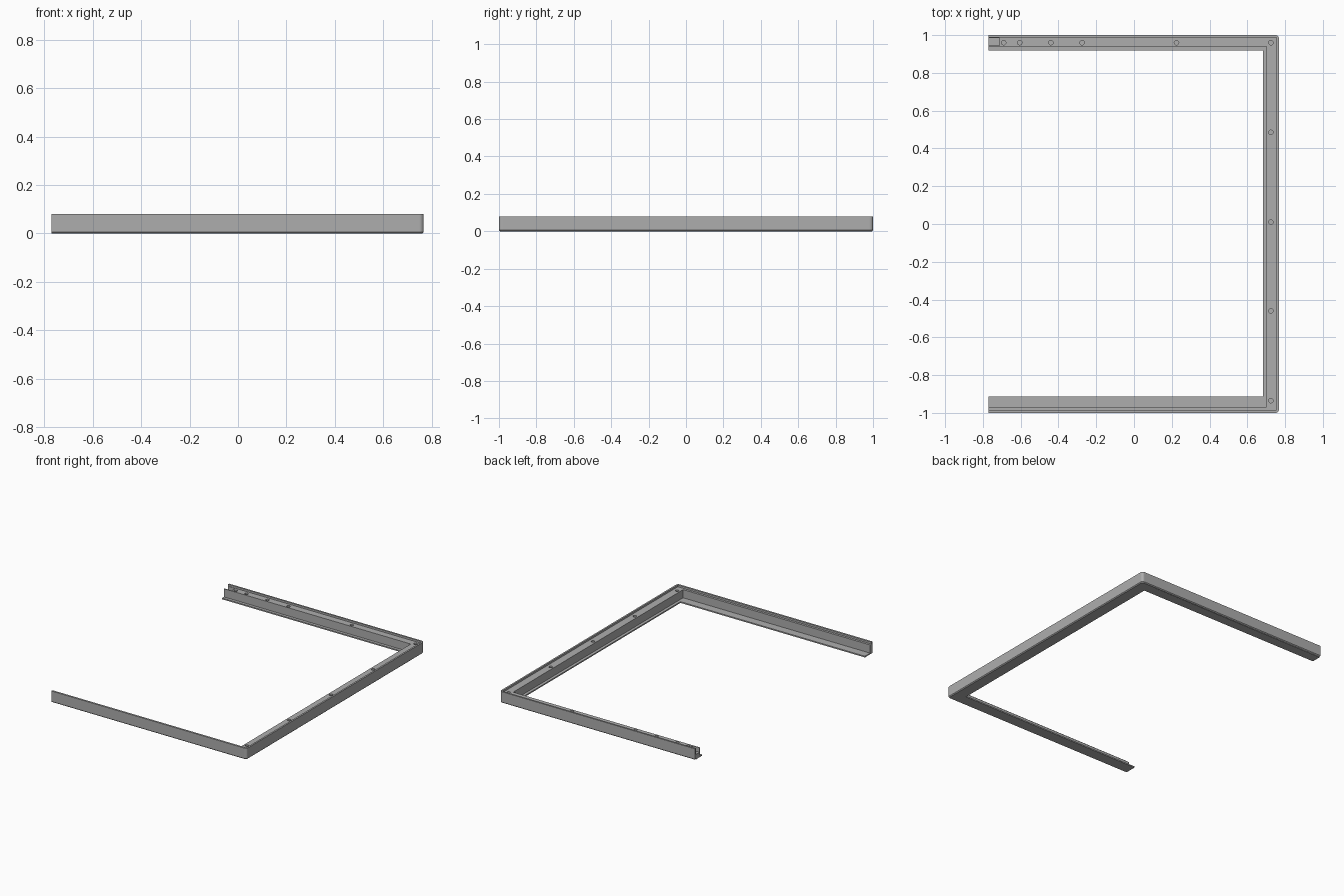
import bpy, bmesh, math

if "Cube" in bpy.data.objects:
    bpy.data.objects.remove(bpy.data.objects["Cube"])

grey = bpy.data.materials.new("mid grey")
grey.diffuse_color = (0.42, 0.42, 0.42, 1)
grey.use_nodes = True
grey.node_tree.nodes["Principled BSDF"].inputs["Base Color"].default_value = grey.diffuse_color

END, SIDE, R = -0.77, 0.767, 0.018   # free ends, right side, outer corner radius


def prism(name, pts, z0, z1, chamfer=None):
    """Extrude a plan outline; chamfer = rule picking bottom edges to bevel."""
    bm = bmesh.new()
    face = bm.faces.new([bm.verts.new((x, y, z0)) for x, y in pts])
    up = bmesh.ops.extrude_face_region(bm, geom=[face])["geom"]
    for v in up:
        if isinstance(v, bmesh.types.BMVert):
            v.co.z = z1
    if chamfer:
        edges = [e for e in bm.edges
                 if all(abs(v.co.z - z0) < 1e-6 and chamfer(v.co) for v in e.verts)]
        bmesh.ops.bevel(bm, geom=edges, offset=0.006, segments=1,
                        affect='EDGES', profile=0.5)
    bmesh.ops.recalc_face_normals(bm, faces=bm.faces)
    me = bpy.data.meshes.new(name)
    bm.to_mesh(me)
    bm.free()
    ob = bpy.data.objects.new(name, me)
    bpy.context.collection.objects.link(ob)
    me.materials.append(grey)
    return ob


def circle(cx, cy, r, n=20, a0=0.0, a1=2 * math.pi, closed=True):
    steps = n if closed else n + 1
    return [(cx + r * math.cos(a0 + (a1 - a0) * i / n),
             cy + r * math.sin(a0 + (a1 - a0) * i / n)) for i in range(steps)]


# Tall outer wall: U outline with two rounded corners
q = math.pi / 2
outer = ([(END, -1)]
         + circle(SIDE - R, -1 + R, R, 6, -q, 0, False)
         + circle(SIDE - R, 1 - R, R, 6, 0, q, False)
         + [(END, 1)])
inner = [(END, 0.988), (0.755, 0.988), (0.755, -0.986), (END, -0.986)]
prism("outer_wall", outer + inner, 0, 0.08,
      lambda c: abs(c.y) > 0.9879 or c.x > 0.756)

# Raised channel along the back and right sides
channel = prism("raised_channel",
                [(END, 0.988), (0.755, 0.988), (0.755, -0.986),
                 (0.702, -0.986), (0.702, 0.94), (END, 0.94)], 0, 0.067)

# Screw holes and end notch cut into the channel
holes = [(x, 0.96) for x in (-0.69, -0.605, -0.44, -0.275, 0.225, 0.725)]
holes += [(0.725, y) for y in (0.485, 0.01, -0.46, -0.935)]
cutters = [prism("hole_cutter", circle(x, y, 0.012), 0.025, 0.1) for x, y in holes]
cutters.append(prism("notch_cutter",
                     [(END - 0.02, 0.946), (-0.713, 0.946),
                      (-0.713, 0.985), (END - 0.02, 0.985)], 0.035, 0.1))
for c in cutters:
    m = channel.modifiers.new("cut", 'BOOLEAN')
    m.operation, m.solver, m.object = 'DIFFERENCE', 'EXACT', c
    c.hide_render = True
    c.hide_viewport = True

# Low flange around the inside, wider on the front arm
prism("inner_flange",
      [(END, 0.94), (0.702, 0.94), (0.702, -0.97), (END, -0.97),
       (END, -0.912), (0.682, -0.912), (0.682, 0.919), (END, 0.919)], 0, 0.009)

# Slightly lower step behind the front wall
prism("front_step", [(END, -0.986), (0.702, -0.986), (0.702, -0.97), (END, -0.97)],
      0, 0.067)
